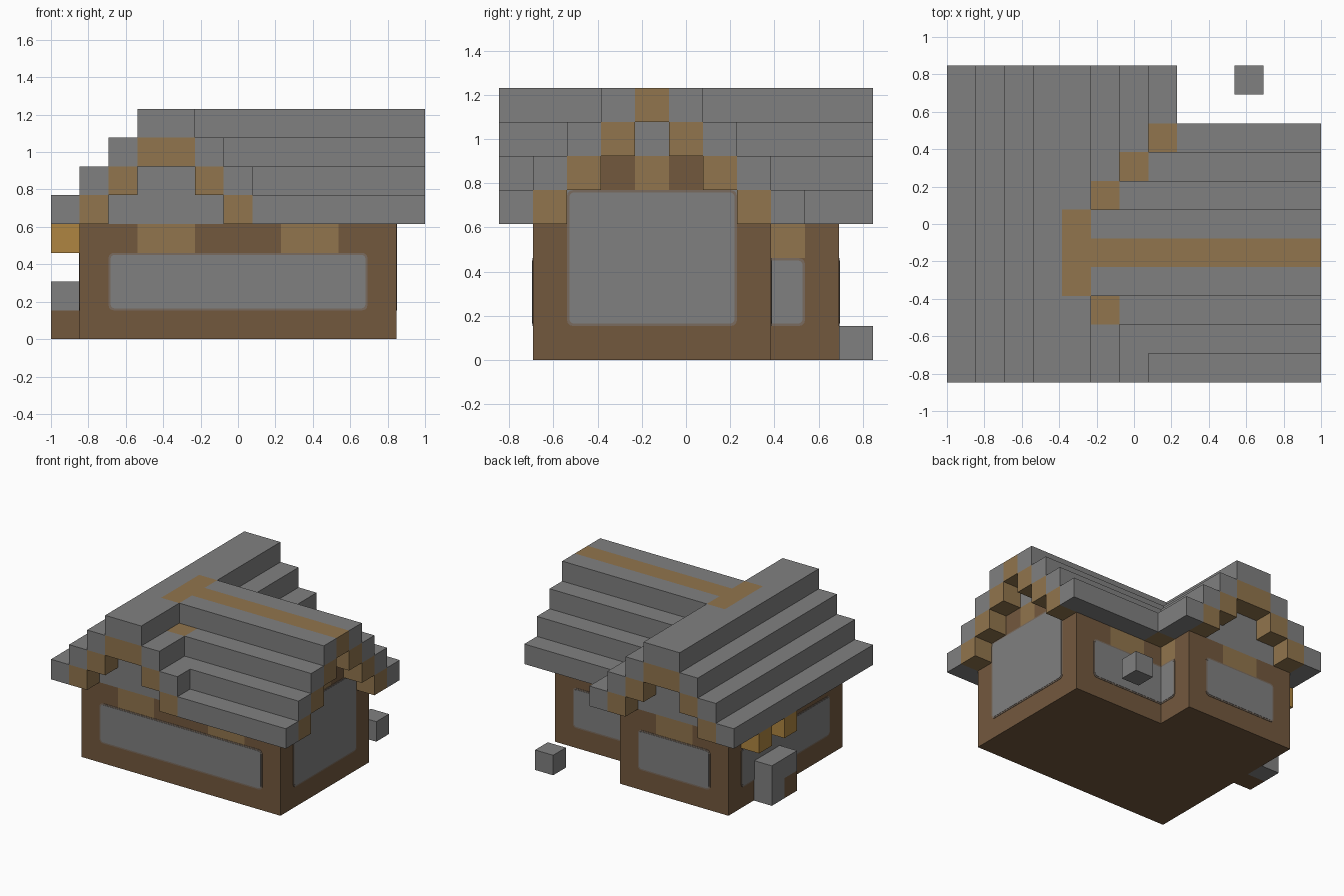
import bpy
import bmesh
from mathutils import Matrix, Vector

if "Cube" in bpy.data.objects:
    bpy.data.objects.remove(bpy.data.objects["Cube"], do_unlink=True)

U = 2 / 13                       # block size
ORIGIN = Vector((-6.5, -5.5, 0))  # grid corner, in blocks


def make_material(name, rgb):
    mat = bpy.data.materials.new(name)
    mat.use_nodes = True
    color = (*rgb, 1)
    mat.diffuse_color = color
    bsdf = mat.node_tree.nodes["Principled BSDF"]
    bsdf.inputs["Base Color"].default_value = color
    bsdf.inputs["Roughness"].default_value = 0.9
    return mat


STONE = make_material("stone_grey", (0.216, 0.216, 0.216))
TIMBER = make_material("dark_timber", (0.171, 0.098, 0.048))
OAK = make_material("light_oak", (0.283, 0.178, 0.074))
GOLD = make_material("lamp_gold", (0.428, 0.235, 0.053))
FRAME = make_material("faded_frame", (0.192, 0.147, 0.113))

blocks = {}   # cell -> part name
parts = {}    # part name -> material


def fill(part, mat, xs, ys, zs):
    """Fill a range of blocks; later parts replace earlier ones."""
    parts[part] = mat
    for x in range(*xs):
        for y in range(*ys):
            for z in range(*zs):
                blocks[x, y, z] = part


def cell(part, mat, x, y, z):
    fill(part, mat, (x, x + 1), (y, y + 1), (z, z + 1))


def finish(name, bm, mat):
    mesh = bpy.data.meshes.new(name)
    bm.to_mesh(mesh)
    bm.free()
    mesh.materials.append(mat)
    bpy.context.collection.objects.link(bpy.data.objects.new(name, mesh))


# L-shaped house body
fill("house_walls", TIMBER, (1, 12), (1, 8), (0, 4))
fill("house_walls", TIMBER, (1, 7), (1, 10), (0, 4))

# Beams whose ends show above the windows
fill("cross_beam", OAK, (3, 5), (1, 10), (3, 4))
fill("cross_beam", OAK, (8, 10), (1, 8), (3, 4))
cell("cross_beam", OAK, 6, 8, 3)

# Attic walls, narrowing upward
for i in range(3):
    z = (4 + i, 5 + i)
    fill("attic_wall", STONE, (1 + i, 12), (1 + i, 8 - i), z)
    fill("attic_wall", STONE, (1 + i, 7 - i), (1, 10), z)
for y, mat in ((3, TIMBER), (4, OAK), (5, TIMBER)):
    cell("gable_beam" if mat is OAK else "gable_panel", mat, 11, y, 5)

# Stepped roofs over both wings
for i in range(4):
    z = (4 + i, 5 + i)
    for x in (i, 7 - i):
        fill("long_roof", STONE, (x, x + 1), (0, 11), z)
    for y in (i, 8 - i):
        fill("side_roof", STONE, (7 - i, 13), (y, y + 1), z)

# Oak ridge and valley blocks
fill("roof_ridge", OAK, (4, 13), (4, 5), (7, 8))
fill("roof_ridge", OAK, (4, 5), (3, 6), (7, 8))
cell("roof_valley", OAK, 5, 2, 6)
for i in range(3):
    cell("roof_valley", OAK, 5 + i, 6 + i, 6 - i)

# Oak trim under the overhanging gable ends
for i in range(3):
    for y in (1 + i, 7 - i):
        cell("side_gable_trim", OAK, 12, y, 4 + i)
    for x in (1 + i, 6 - i):
        for y in (0, 10):
            cell("long_gable_trim", OAK, x, y, 4 + i)

# Lamps under the eave, stone bench and loose garden stone
for y in (6, 8):
    cell("eave_lamp", GOLD, 0, y, 3)
fill("bench_stone", STONE, (0, 1), (7, 8), (0, 2))
cell("bench_stone", STONE, 0, 6, 1)
cell("bench_foot", TIMBER, 0, 6, 0)
cell("garden_stone", STONE, 10, 10, 0)


def build_part(part, mat):
    """Mesh the exposed sides of a part and merge its flat areas."""
    bm = bmesh.new()
    for pos, owner in blocks.items():
        if owner != part:
            continue
        for axis in range(3):
            for sign in (-1, 1):
                step = Vector((0, 0, 0))
                step[axis] = sign
                near = tuple(int(p + s) for p, s in zip(pos, step))
                if near in blocks:
                    continue
                a, b = Vector((0, 0, 0)), Vector((0, 0, 0))
                a[(axis + 1) % 3] = b[(axis + 2) % 3] = 0.5
                if sign < 0:
                    a, b = b, a
                mid = Vector(pos) + Vector((0.5,) * 3) + step / 2 + ORIGIN
                ring = (mid - a - b, mid + a - b, mid + a + b, mid - a + b)
                bm.faces.new([bm.verts.new(p * U) for p in ring])
    bmesh.ops.remove_doubles(bm, verts=bm.verts, dist=0.001)
    bmesh.ops.dissolve_limit(bm, angle_limit=0.01, verts=bm.verts, edges=bm.edges)
    finish(part, bm, mat)


for part, mat in parts.items():
    build_part(part, mat)


def plate(name, mat, axis, plane, span, zs, inset, thick, radius):
    """Thin rounded plate on a wall facing along the given axis."""
    other = 1 - axis
    centre, size = Vector(), Vector()
    centre[axis] = plane
    centre[other], centre[2] = sum(span) / 2, sum(zs) / 2
    size[other], size[2] = span[1] - span[0], zs[1] - zs[0]
    size = size * U - Vector((2 * inset,) * 3)
    size[axis] = 2 * thick
    bm = bmesh.new()
    bmesh.ops.create_cube(bm, size=1)
    place = Matrix.Translation((centre + ORIGIN) * U) @ Matrix.Diagonal((*size, 1))
    bmesh.ops.transform(bm, matrix=place, verts=bm.verts)
    corners = [e for e in bm.edges
               if abs(e.verts[0].co[axis] - e.verts[1].co[axis]) > thick]
    bmesh.ops.bevel(bm, geom=corners, offset=radius, segments=3,
                    profile=0.5, affect="EDGES")
    finish(name, bm, mat)


def window(name, axis, plane, span, zs=(1, 3)):
    plate(name + "_frame", FRAME, axis, plane, span, zs, 0, 0.003, 0.028)
    plate(name + "_pane", STONE, axis, plane, span, zs, 0.011, 0.005, 0.02)


# Window plates; the inner pair meets in the corner between the wings
window("front_window", 1, 1, (2, 11))
window("back_window", 1, 10, (2, 6))
window("gable_window", 0, 12, (2, 7), (1, 5))
window("eave_window", 0, 1, (2, 9))
window("inner_back_window", 1, 8, (6.5, 11))
window("inner_side_window", 0, 7, (7.5, 9))
